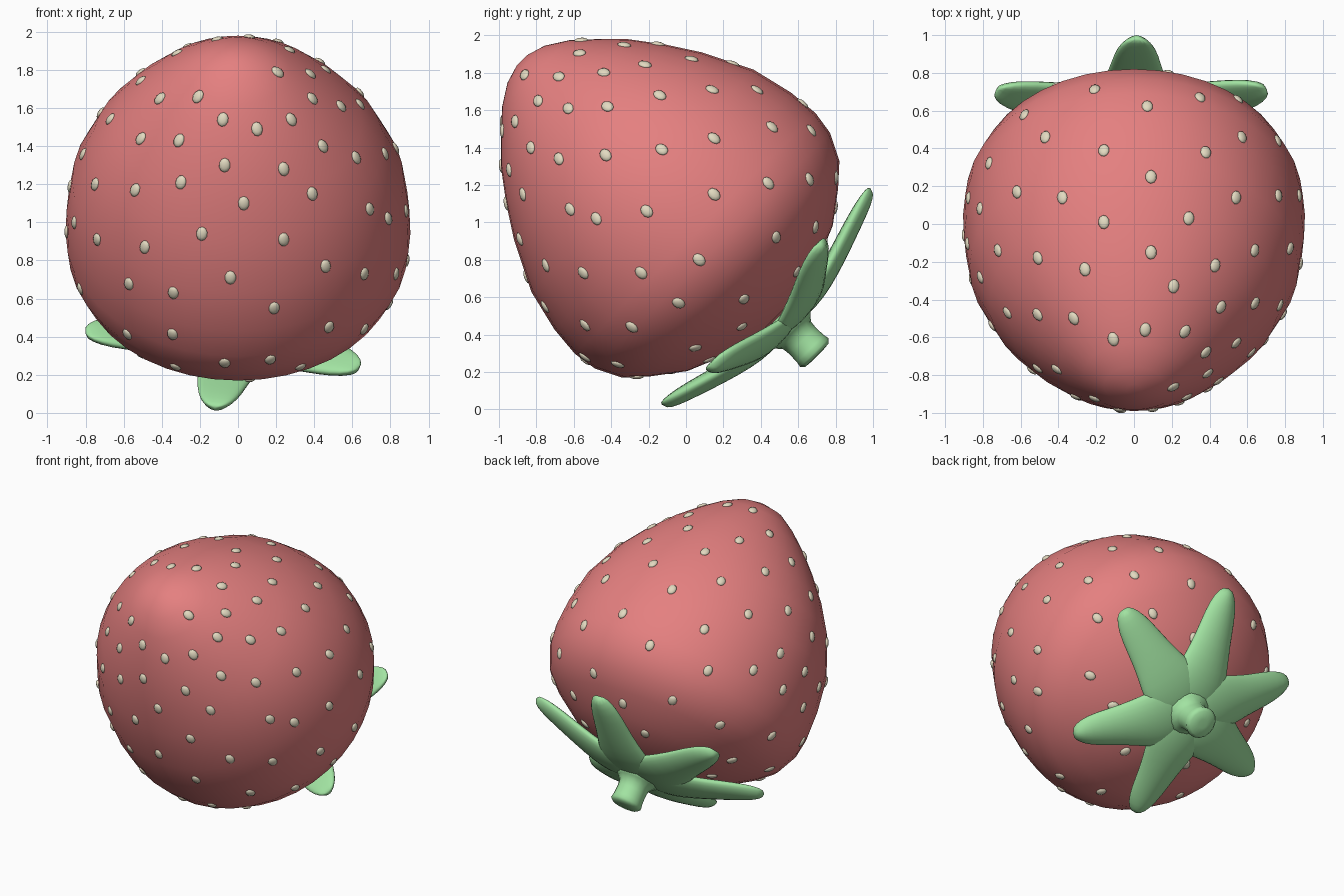
import bpy, bmesh, math, random
from mathutils import Matrix, Vector
from mathutils.bvhtree import BVHTree

cube = bpy.data.objects.get("Cube")
if cube:
    bpy.data.objects.remove(cube, do_unlink=True)

# Fruit axis leans 45 degrees forward; local z runs from the stem end to the tip
FRAME = Matrix.Translation((0, 0.495, 0.495)) @ Matrix.Rotation(math.radians(45), 4, 'X')


def material(name, rgb):
    m = bpy.data.materials.new(name)
    m.use_nodes = True
    m.diffuse_color = (*rgb, 1)
    m.node_tree.nodes["Principled BSDF"].inputs["Base Color"].default_value = (*rgb, 1)
    return m


RED = material("strawberry red", (0.78, 0.215, 0.215))
GREEN = material("leaf green", (0.36, 0.77, 0.36))
CREAM = material("seed cream", (0.76, 0.70, 0.53))


def finish(name, bm, mat):
    bmesh.ops.recalc_face_normals(bm, faces=bm.faces[:])
    for f in bm.faces:
        f.smooth = True
    me = bpy.data.meshes.new(name)
    bm.to_mesh(me)
    bm.free()
    me.materials.append(mat)
    ob = bpy.data.objects.new(name, me)
    ob.matrix_world = FRAME
    bpy.context.collection.objects.link(ob)
    return ob


def loft(bm, rings):
    """Skin a list of equal closed rings of points and cap both ends."""
    loops = [[bm.verts.new(p) for p in ring] for ring in rings]
    n = len(loops[0])
    for a, b in zip(loops, loops[1:]):
        for i in range(n):
            j = (i + 1) % n
            bm.faces.new((a[i], a[j], b[j], b[i]))
    bm.faces.new(loops[0])
    bm.faces.new(loops[-1])


def circle(n):
    return [(math.cos(2 * math.pi * i / n), math.sin(2 * math.pi * i / n)) for i in range(n)]


def turned(name, profile, n, mat):
    """Solid with elliptical sections: (half width, half depth, height)."""
    bm = bmesh.new()
    loft(bm, [[(w * c, d * s, z) for c, s in circle(n)] for w, d, z in profile])
    return finish(name, bm, mat)


# Fruit body, slightly wider than deep toward the tip
BODY = [(0.03, 0.03, 0.0), (0.18, 0.18, 0.01), (0.37, 0.37, 0.065), (0.56, 0.55, 0.14),
        (0.73, 0.71, 0.26), (0.83, 0.82, 0.36), (0.89, 0.89, 0.5), (0.905, 0.91, 0.63),
        (0.9, 0.895, 0.8), (0.87, 0.84, 1.03), (0.765, 0.71, 1.29), (0.65, 0.6, 1.46),
        (0.51, 0.48, 1.62), (0.39, 0.36, 1.74), (0.27, 0.25, 1.84), (0.16, 0.14, 1.91),
        (0.04, 0.04, 1.94)]
body = turned("fruit_body", BODY, 40, RED)

# Seeds: the main ones are projected onto the skin from three sides
FRONT = [(-.41, 1.65), (-.21, 1.66), (.39, 1.65), (-.08, 1.54), (.1, 1.49), (.28, 1.54),
         (-.51, 1.44), (-.31, 1.43), (-.07, 1.3), (.24, 1.28), (-.54, 1.17), (-.3, 1.21),
         (.39, 1.15), (.03, 1.1), (-.19, .94), (-.49, .87), (.24, .91), (.46, .77),
         (-.04, .71), (-.34, .63), (.19, .55), (.17, .28), (-.75, 1.2), (-.74, .91)]
SIDE = [(-.82, 1.65), (-.63, 1.61), (-.42, 1.62), (-.14, 1.68), (.14, 1.71), (-.83, 1.4),
        (-.68, 1.34), (-.43, 1.36), (-.13, 1.39), (.15, 1.45), (.46, 1.51), (-.62, 1.07),
        (-.48, 1.02), (-.21, 1.06), (.15, 1.15), (.44, 1.21), (.66, 1.23), (-.75, .76),
        (-.55, .73), (-.24, .73), (.07, .8), (.31, .59), (-.54, .45), (-.29, .44), (.05, .33)]
TOP = [(-.47, .46), (-.16, .39), (.38, .38), (.09, .25), (-.38, .14), (-.62, .17),
       (-.16, .01), (.29, .03), (.56, .15), (.09, -.15), (-.26, -.24), (-.51, -.18),
       (-.72, -.14), (.21, -.33), (.43, -.22), (.06, -.56), (-.11, -.61), (-.32, -.5),
       (-.51, -.48), (-.67, -.47), (.46, -.44), (.27, -.57), (.38, -.68), (.35, .67)]
faces = body.data.polygons
skin = BVHTree.FromPolygons([v.co for v in body.data.vertices], [f.vertices for f in faces])
to_local = FRAME.inverted()
seeds_bm = bmesh.new()
planted = []


def plant(spot, out, gap):
    """Add a seed lying on the skin unless another is closer than gap."""
    if any((spot - p).length < gap for p in planted):
        return
    planted.append(spot)
    side = Vector((0, 0, 1)).cross(out).normalized()
    basis = Matrix((side, out.cross(side), out)).transposed().to_4x4()
    place = Matrix.Translation(spot) @ basis @ Matrix.Diagonal((0.03, 0.038, 0.015, 1))
    bmesh.ops.create_uvsphere(seeds_bm, u_segments=10, v_segments=6, radius=1, matrix=place)


rays = [((x, -3, z), (0, 1, 0)) for x, z in FRONT]
rays += [((3, y, z), (-1, 0, 0)) for y, z in SIDE]
rays += [((x, y, 3), (0, 0, -1)) for x, y in TOP]
for start, heading in rays:
    spot, out, _, _ = skin.ray_cast(to_local @ Vector(start), to_local.to_3x3() @ Vector(heading))
    if spot:
        plant(spot, out, 0.1)

# The rest are scattered with even gaps, leaving the stem end bare
random.seed(4)
for f in random.sample(list(faces), len(faces)):
    if 0.08 < f.center.z < 1.9:
        plant(f.center.copy(), f.normal.copy(), 0.235)
finish("seeds", seeds_bm, CREAM)

# Leaves: (distance out, height, half width, half thickness)
LEAF = [(0.0, -0.07, 0.18, 0.035), (0.22, -0.06, 0.225, 0.05), (0.38, -0.035, 0.195, 0.055),
        (0.58, 0.015, 0.15, 0.055), (0.8, 0.075, 0.125, 0.05), (0.94, 0.11, 0.09, 0.042),
        (1.02, 0.13, 0.035, 0.022)]
# Each leaf: (direction in degrees, length, how much it curls up)
for k, (angle, length, curl) in enumerate([(32, 0.81, 0.9), (89, 0.82, 1), (150, 0.83, 0.9),
                                           (196, 0.82, 0.9), (261, 0.77, 0.85),
                                           (325, 0.76, 0.65)]):
    bm = bmesh.new()
    # The blade edges cup gently toward the fruit
    loft(bm, [[(d * length, w * c, (h + 0.07) * curl - 0.07 + t * s + 0.02 * c * c)
               for c, s in circle(12)] for d, h, w, t in LEAF])
    bm.transform(Matrix.Rotation(math.radians(angle), 4, 'Z'))
    leaf = finish(f"leaf_{k + 1}", bm, GREEN)
    sub = leaf.modifiers.new("soften", 'SUBSURF')
    sub.levels = sub.render_levels = 1

# Stem with a small flared foot
turned("stem", [(r, r, z) for r, z in (
    (0.1, 0.0), (0.18, -0.07), (0.13, -0.11), (0.105, -0.14), (0.1, -0.18),
    (0.102, -0.24), (0.108, -0.27), (0.088, -0.29), (0.03, -0.295))], 16, GREEN)
